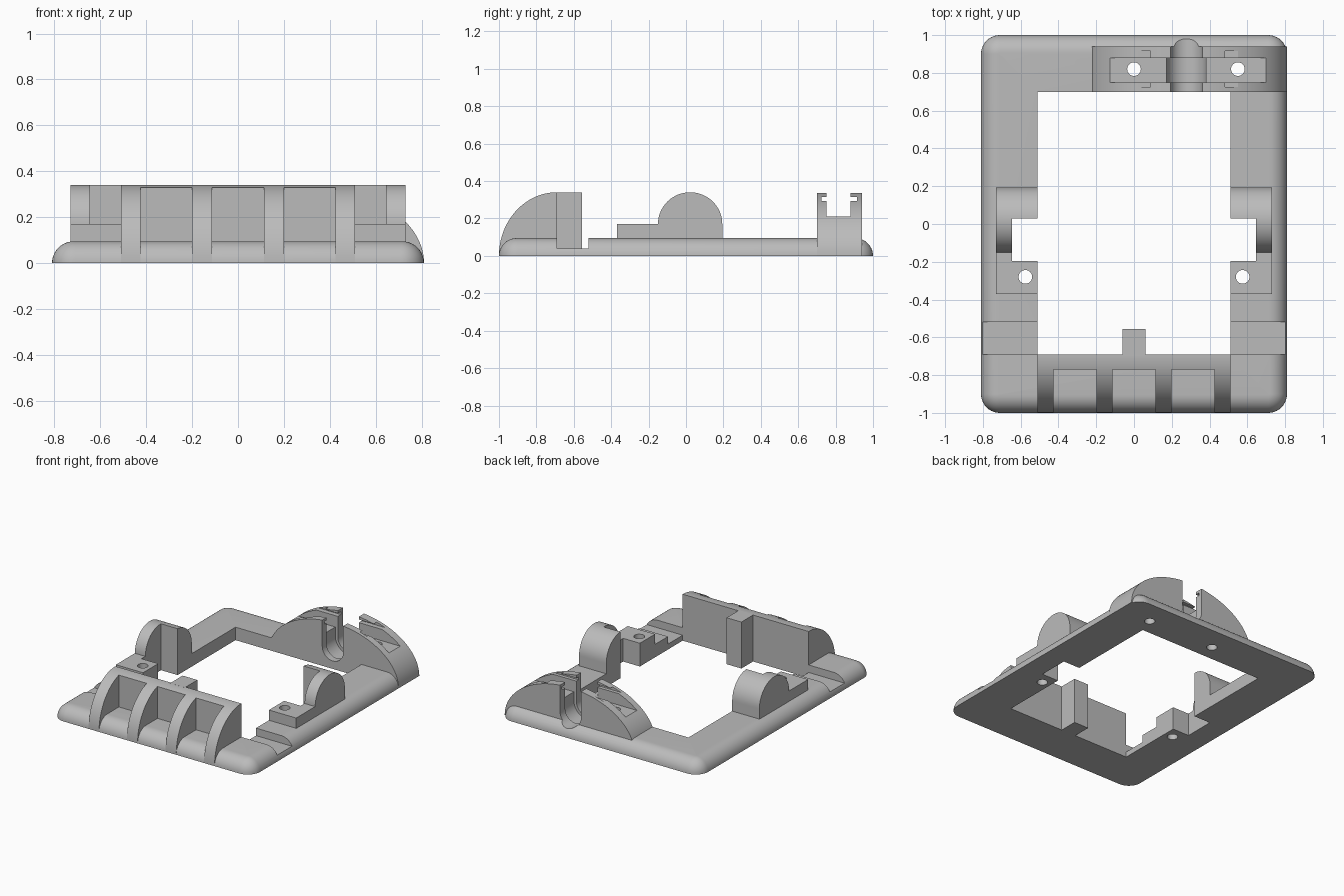
import bpy, bmesh
from math import sin, cos, pi

if "Cube" in bpy.data.objects:
    bpy.data.objects.remove(bpy.data.objects["Cube"])

grey = bpy.data.materials.new("plain grey")
grey.use_nodes = True
grey.diffuse_color = (0.5, 0.5, 0.5, 1)
grey.node_tree.nodes["Principled BSDF"].inputs["Base Color"].default_value = (0.5, 0.5, 0.5, 1)


def loft(name, rings):
    """Join equal rings of points into a closed solid."""
    bm = bmesh.new()
    loops = [[bm.verts.new(p) for p in ring] for ring in rings]
    n = len(loops[0])
    for a, b in zip(loops, loops[1:]):
        for i in range(n):
            j = (i + 1) % n
            bm.faces.new((a[i], a[j], b[j], b[i]))
    bm.faces.new(loops[0])
    bm.faces.new(loops[-1])
    bmesh.ops.recalc_face_normals(bm, faces=bm.faces)
    mesh = bpy.data.meshes.new(name)
    bm.to_mesh(mesh)
    bm.free()
    mesh.materials.append(grey)
    obj = bpy.data.objects.new(name, mesh)
    bpy.context.collection.objects.link(obj)
    return obj


def prism(name, profile, axis, lo, hi):
    """Extrude a 2D profile along x, y or z."""
    place = {"x": lambda u, v, d: (d, u, v),
             "y": lambda u, v, d: (u, d, v),
             "z": lambda u, v, d: (u, v, d)}[axis]
    return loft(name, [[place(u, v, d) for u, v in profile] for d in (lo, hi)])


def box(x0, x1, y0, y1, z0, z1):
    return prism("cutter", [(x0, y0), (x1, y0), (x1, y1), (x0, y1)], "z", z0, z1)


def arc(cu, cv, ru, rv, start, end, steps=32):
    angles = [start + (end - start) * i / steps for i in range(steps + 1)]
    return [(cu + ru * cos(a), cv + rv * sin(a)) for a in angles]


def drill(x, y):
    return prism("cutter", arc(x, y, 0.036, 0.036, 0, 2 * pi)[:-1], "z", -1, 1)


def u_slot(radius, y0, y1):
    """Round-bottomed slot along y, open at the top."""
    x, z = 0.277, 0.143
    path = arc(x, z, radius, radius, pi, 2 * pi)
    return prism("cutter", path + [(x + radius, 1), (x - radius, 1)], "y", y0, y1)


def cut(obj, *cutters):
    bpy.context.view_layer.objects.active = obj
    for cutter in cutters:
        cutter.hide_render = True
        mod = obj.modifiers.new("cut", "BOOLEAN")
        mod.operation, mod.solver, mod.object = "DIFFERENCE", "EXACT", cutter
        bpy.ops.object.modifier_apply(modifier=mod.name)
        bpy.data.objects.remove(cutter)


def plate_ring(inset, z, corner=0.1):
    r = corner - inset
    centres = [(1, 1, 0), (-1, 1, 1), (-1, -1, 2), (1, -1, 3)]
    return [(x, y, z) for sx, sy, q in centres
            for x, y in arc(sx * (0.81 - corner), sy * (1 - corner), r, r,
                            q * pi / 2, (q + 1) * pi / 2, 10)]


# Base plate with a rounded upper rim and an open middle
R = 0.095
plate = loft("base_frame", [plate_ring(R * (1 - cos(i * pi / 20)), R * sin(i * pi / 20))
                            for i in range(11)])
cut(plate, box(-0.51, 0.51, -0.69, 0.70, -1, 1), box(-0.645, 0.645, -0.195, 0.03, -1, 1))
for s in (-1, 1):
    cut(plate, box(min(s * 0.5, s * 0.9), max(s * 0.5, s * 0.9), -0.69, -0.52, 0.04, 1),
        drill(s * 0.575, -0.28))
cut(plate, drill(0, 0.82), drill(0.55, 0.82),
    u_slot(0.085, 0.6, 1.1), u_slot(0.105, 0.75, 0.88))

# Front grip: curved body with three pockets leaving four ribs
grip = prism("front_ribbed_wall", arc(-0.69, 0, 0.31, 0.34, pi, pi / 2) + [(-0.69, 0)],
             "x", -0.51, 0.51)
for x in (-0.3125, 0, 0.3125):
    cut(grip, box(x - 0.113, x + 0.113, -1.2, -0.77, -1, 1))

# Upright tab behind the front wall
tab = box(-0.06, 0.06, -0.70, -0.555, 0, 0.34)
tab.name = "front_wall_tab"

# Mirrored side supports: rounded hump with a low drilled ledge
for s, side in ((1, "left"), (-1, "right")):
    outline = ([(-0.37, 0), (-0.37, 0.17)] + arc(0.022, 0.17, 0.172, 0.17, pi, 0)
               + [(0.194, 0)])
    support = prism(side + "_support", outline, "x", min(s * 0.51, s * 0.73), max(s * 0.51, s * 0.73))
    cut(support, box(-0.645, 0.645, -0.195, 0.03, -1, 1), drill(s * 0.575, -0.28))

# Rear arch with a lengthwise channel, cross slot and key slots
arch = prism("rear_arch", arc(0.285, 0, 0.525, 0.34, pi, 0, 64), "y", 0.70, 0.94)
cut(arch, box(-0.5, 1, 0.75, 0.88, 0.21, 1),
    u_slot(0.085, 0.6, 1.1), u_slot(0.105, 0.75, 0.88),
    box(0.02, 0.55, 0.725, 0.915, 0.293, 0.315),
    drill(0, 0.82), drill(0.55, 0.82))

# Smooth the curves and keep the edges crisp
bpy.ops.object.select_all(action="DESELECT")
for obj in bpy.data.objects:
    if obj.type == "MESH" and grey.name in obj.data.materials:
        obj.select_set(True)
        bpy.context.view_layer.objects.active = obj
bpy.ops.object.shade_smooth_by_angle(angle=0.5)
